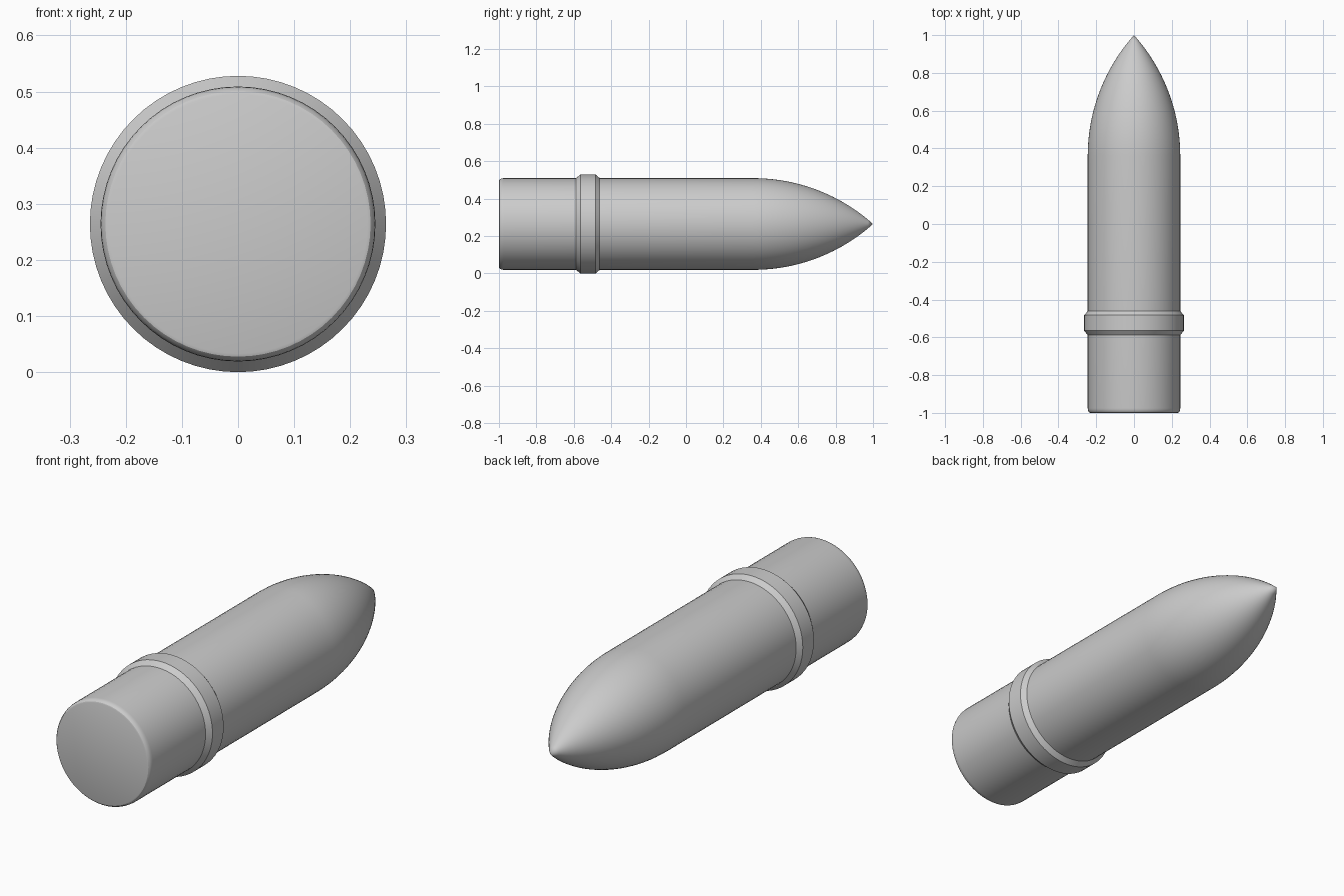
import bpy, bmesh, math

if "Cube" in bpy.data.objects:
    bpy.data.objects.remove(bpy.data.objects["Cube"])

SEGMENTS = 64
AXIS_Z = 0.264      # height of the long axis, equal to the band radius
R = 0.245           # body radius


def lathe(name, profile):
    """Revolve (y, radius) points around the long axis; zero radius is a pole."""
    bm = bmesh.new()
    rings = []
    for y, r in profile:
        if r == 0:
            rings.append([bm.verts.new((0, y, AXIS_Z))])
            continue
        rings.append([bm.verts.new((r * math.cos(a), y, AXIS_Z + r * math.sin(a)))
                      for a in (2 * math.pi * i / SEGMENTS for i in range(SEGMENTS))])
    for a, b in zip(rings, rings[1:]):
        for i in range(SEGMENTS):
            j = (i + 1) % SEGMENTS
            if len(b) == 1:
                bm.faces.new((a[i], a[j], b[0]))
            else:
                bm.faces.new((a[i], a[j], b[j], b[i]))
    if len(rings[0]) > 1:
        bm.faces.new(rings[0])      # flat base
    if len(rings[-1]) > 1:
        bm.faces.new(rings[-1])
    bmesh.ops.recalc_face_normals(bm, faces=bm.faces)
    mesh = bpy.data.meshes.new(name)
    bm.to_mesh(mesh)
    bm.free()
    ob = bpy.data.objects.new(name, mesh)
    bpy.context.collection.objects.link(ob)
    bpy.ops.object.select_all(action='DESELECT')
    ob.select_set(True)
    bpy.context.view_layer.objects.active = ob
    bpy.ops.object.shade_smooth_by_angle(angle=math.radians(30))
    return ob


# Shell body: rounded base edge, straight wall, tangent ogive nose
bevel_r, bevel_y = 0.014, 0.025
profile = [(-1 + bevel_y * (1 - math.cos(t)), R - bevel_r * (1 - math.sin(t)))
           for t in (math.pi / 2 * i / 4 for i in range(5))]
shoulder, nose = 0.36, 0.64
rho = (R * R + nose * nose) / (2 * R)
steps = 24
for i in range(steps):
    d = nose * i / steps
    profile.append((shoulder + d, math.sqrt(rho * rho - d * d) - (rho - R)))
profile.append((1.0, 0))
lathe("shell_body", profile)

# Raised band with chamfered edges
lathe("driving_band", [(-0.59, R - 0.001), (-0.565, AXIS_Z), (-0.483, AXIS_Z), (-0.46, R - 0.001)])
